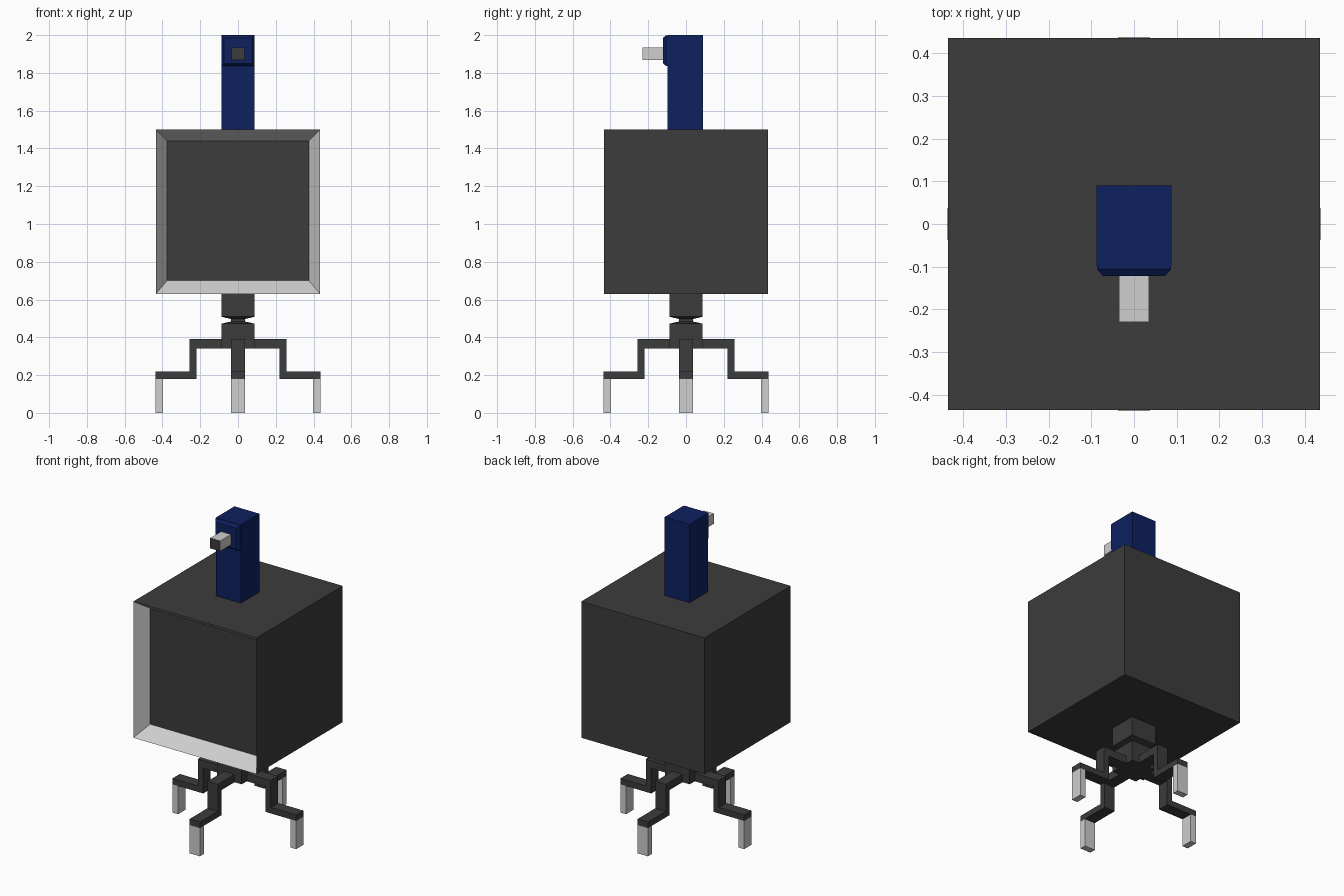
import bpy, bmesh, math
from mathutils import Matrix

if "Cube" in bpy.data.objects:
    bpy.data.objects.remove(bpy.data.objects["Cube"], do_unlink=True)


def make_material(name, rgb):
    m = bpy.data.materials.new(name)
    m.use_nodes = True
    m.diffuse_color = (*rgb, 1)
    m.node_tree.nodes["Principled BSDF"].inputs["Base Color"].default_value = (*rgb, 1)
    return m


DARK = make_material("dark grey", (0.045, 0.045, 0.045))
LIGHT = make_material("light grey", (0.62, 0.62, 0.62))
BLUE = make_material("navy blue", (0.004, 0.015, 0.118))


def finish(name, bm, mats):
    bmesh.ops.recalc_face_normals(bm, faces=bm.faces)
    mesh = bpy.data.meshes.new(name)
    bm.to_mesh(mesh)
    bm.free()
    for m in mats:
        mesh.materials.append(m)
    obj = bpy.data.objects.new(name, mesh)
    bpy.context.collection.objects.link(obj)
    return obj


def loft(name, axis, rings, mats, bands=(), end=0):
    """Join rectangles (position, u0, u1, v0, v1) along y or z.
    bands gives the material of each band, end that of the last cap."""
    bm = bmesh.new()
    loops = []
    for p, u0, u1, v0, v1 in rings:
        corners = [(u0, v0), (u1, v0), (u1, v1), (u0, v1)]
        loops.append([bm.verts.new((u, p, v) if axis == "y" else (u, v, p))
                      for u, v in corners])
    bm.faces.new(loops[0])
    bm.faces.new(loops[-1]).material_index = end
    for k, (a, b) in enumerate(zip(loops, loops[1:])):
        for i in range(4):
            j = (i + 1) % 4
            f = bm.faces.new((a[i], a[j], b[j], b[i]))
            f.material_index = bands[k] if bands else 0
    return finish(name, bm, mats)


def square(z, r):
    return (z, -r, r, -r, r)


def extrude_profile(name, points, half_width, mat, angle):
    """Extrude an xz outline across y, then turn it around z."""
    bm = bmesh.new()
    f = bm.faces.new([bm.verts.new((x, -half_width, z)) for x, z in points])
    ext = bmesh.ops.extrude_face_region(bm, geom=[f])
    moved = [v for v in ext["geom"] if isinstance(v, bmesh.types.BMVert)]
    bmesh.ops.translate(bm, verts=moved, vec=(0, 2 * half_width, 0))
    bmesh.ops.rotate(bm, verts=bm.verts, matrix=Matrix.Rotation(angle, 3, "Z"))
    return finish(name, bm, [mat])


# Box body with a sloped light frame around its recessed front
loft("body", "y",
     [(0.435, -0.435, 0.435, 0.63, 1.5),
      (-0.435, -0.435, 0.435, 0.63, 1.5),
      (-0.35, -0.375, 0.375, 0.70, 1.44)],
     [DARK, LIGHT], bands=(0, 1))

# Post on top, with a chamfered plate and a spout
loft("post", "z", [(1.5, -0.088, 0.088, -0.097, 0.09),
                   (2.0, -0.088, 0.088, -0.097, 0.09)], [BLUE])
loft("spout_plate", "y", [(-0.09, -0.087, 0.087, 1.836, 1.999),
                          (-0.105, -0.087, 0.087, 1.836, 1.999),
                          (-0.122, -0.073, 0.073, 1.85, 1.985)], [BLUE])
loft("spout", "y", [(-0.115, -0.035, 0.035, 1.868, 1.934),
                    (-0.23, -0.035, 0.035, 1.868, 1.934)],
     [LIGHT, DARK], end=1)

# Swivel hub: two blocks pinched to a thin neck
loft("hub", "z", [square(0.34, 0.088), square(0.472, 0.088), square(0.484, 0.037),
                  square(0.497, 0.037), square(0.509, 0.088), square(0.635, 0.088)],
     [DARK])

# Four stepped legs with light feet
LEG = [(0.08, 0.39), (0.257, 0.39), (0.257, 0.218), (0.437, 0.218),
       (0.437, 0.18), (0.22, 0.18), (0.22, 0.34), (0.08, 0.34)]
FOOT = [(0.397, 0), (0.437, 0), (0.437, 0.18), (0.397, 0.18)]
for i, side in enumerate(("left", "back", "right", "front")):
    extrude_profile(side + "_leg", LEG, 0.037, DARK, i * math.pi / 2)
    extrude_profile(side + "_foot", FOOT, 0.037, LIGHT, i * math.pi / 2)
